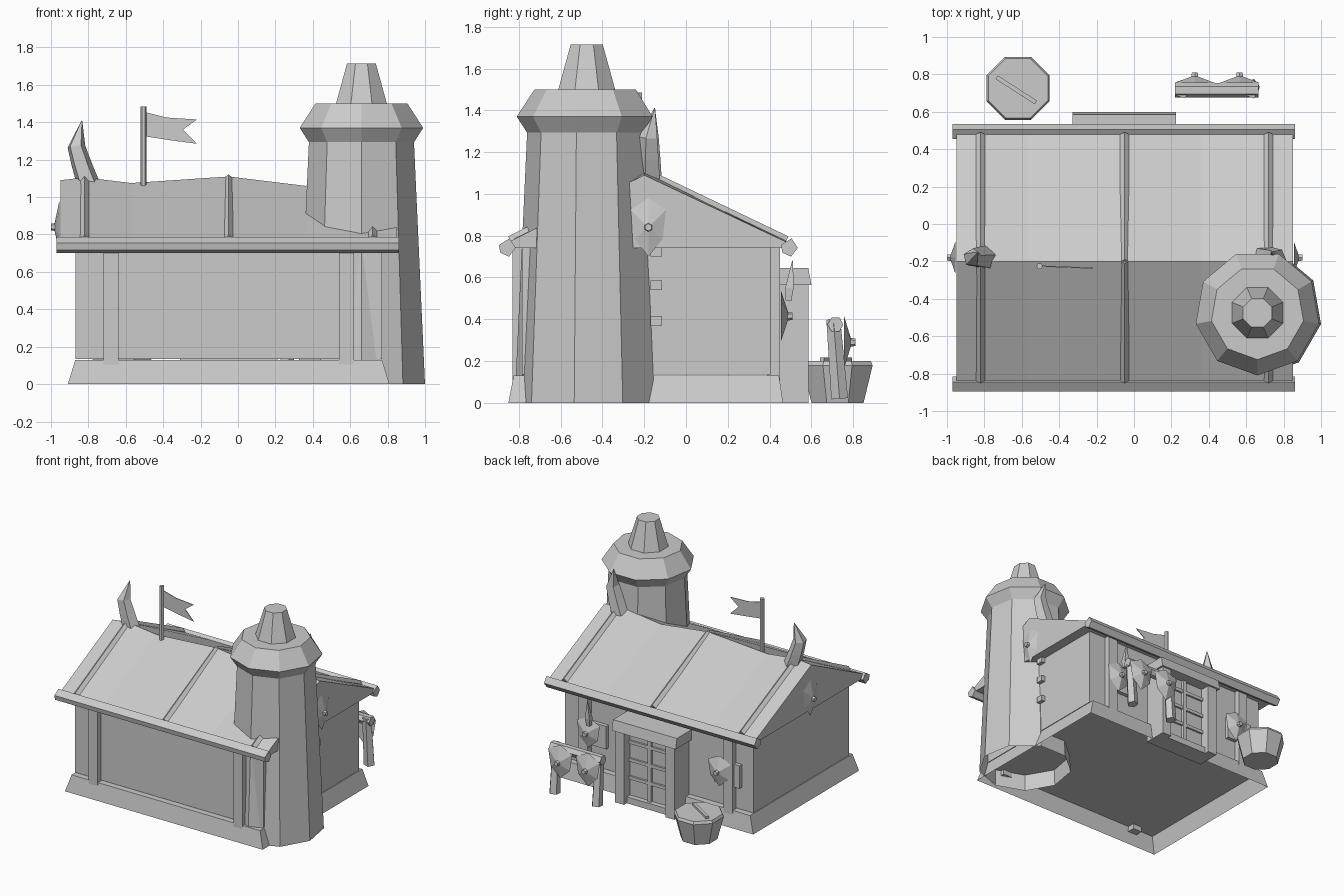
import bpy, bmesh, math
from mathutils import Vector, Matrix

if "Cube" in bpy.data.objects:
    bpy.data.objects.remove(bpy.data.objects["Cube"], do_unlink=True)

GREY = (0.6, 0.6, 0.6, 1)
mat = bpy.data.materials.new("plain grey")
mat.use_nodes = True
mat.diffuse_color = GREY
mat.node_tree.nodes["Principled BSDF"].inputs["Base Color"].default_value = GREY
MID = -0.05          # centre line of the house
RIDGE_Y = -0.2


def make(name, bm):
    bmesh.ops.recalc_face_normals(bm, faces=bm.faces)
    mesh = bpy.data.meshes.new(name)
    bm.to_mesh(mesh)
    bm.free()
    mesh.materials.append(mat)
    ob = bpy.data.objects.new(name, mesh)
    bpy.context.collection.objects.link(ob)
    return ob


def loft(name, rings, open_base=False):
    """Skin a list of equal-length point rings and cap the ends."""
    bm = bmesh.new()
    vs = [[bm.verts.new(p) for p in r] for r in rings]
    n = len(vs[0])
    for a, b in zip(vs, vs[1:]):
        for i in range(n):
            j = (i + 1) % n
            bm.faces.new((a[i], a[j], b[j], b[i]))
    if not open_base:
        bm.faces.new(vs[0])
    bm.faces.new(vs[-1])
    return make(name, bm)


def rect(x0, x1, y0, y1, z):
    return [(x0, y0, z), (x1, y0, z), (x1, y1, z), (x0, y1, z)]


def box(name, x0, x1, y0, y1, z0, z1):
    return loft(name, [rect(x0, x1, y0, y1, z0), rect(x0, x1, y0, y1, z1)])


def lathe(name, x, y, profile, sides, start, open_base=False):
    angles = [math.radians(start) + math.tau * i / sides for i in range(sides)]
    return loft(name, [[(x + r * math.cos(a), y + r * math.sin(a), z) for a in angles]
                       for r, z in profile], open_base)


def rod(name, points, radii, sides=4, turn=45):
    """Tapered bar through a list of points."""
    pts = [Vector(p) for p in points]
    rot = (pts[-1] - pts[0]).to_track_quat('Z', 'Y')
    ring = [rot @ Vector((math.cos(a), math.sin(a), 0)) for a in
            (math.radians(turn) + math.tau * i / sides for i in range(sides))]
    return loft(name, [[p + r * v for v in ring] for p, r in zip(pts, radii)])


def shield(name, pos, yaw, w, h, depth=0.04):
    """Six-cornered shield facing local -y, with a raised middle and a boss."""
    bm = bmesh.new()
    outline = [(0, h), (w, h * 0.6), (w * 0.8, -h * 0.4), (0, -h), (-w * 0.8, -h * 0.4), (-w, h * 0.6)]
    rim = [bm.verts.new((u, 0, v)) for u, v in outline]
    tip = bm.verts.new((0, -depth, 0))
    bm.faces.new(rim)
    for i in range(6):
        bm.faces.new((rim[i], rim[(i + 1) % 6], tip))
    bmesh.ops.create_cone(bm, cap_ends=True, segments=6, radius1=0.022, radius2=0.018, depth=0.03,
                          matrix=Matrix.Translation((0, -depth, 0)) @ Matrix.Rotation(math.pi / 2, 4, 'X'))
    ob = make(name, bm)
    ob.location = pos
    ob.rotation_euler.z = math.radians(yaw)
    return ob


# House body: hollow plinth, floor and walls above it
loft("plinth", [rect(-0.91, 0.81, -0.85, 0.465, 0), rect(-0.87, 0.77, -0.825, 0.445, 0.13)], True)
box("walls", -0.87, 0.77, -0.785, 0.405, 0.135, 0.76)
for x in (-0.68, 0.58):
    box("front_post", x - 0.04, x + 0.04, -0.83, -0.77, 0.09, 0.74)
    box("back_post", x - 0.04, x + 0.04, 0.39, 0.45, 0.09, 0.74)

# Roof with a gently sagging ridge
ridge = [(-0.95, 1.09), (-0.82, 1.105), (-0.57, 1.075), (MID, 1.11),
         (0.36, 1.06), (0.72, 1.105), (0.85, 1.09)]
loft("roof", [[(x, -0.86, 0.74), (x, -0.86, 0.765), (x, RIDGE_Y, z), (x, 0.49, 0.765), (x, 0.49, 0.74)]
              for x, z in ridge])
for x in (-0.82, MID, 0.72):
    for y in (-0.84, 0.48):
        rod("roof_rib", [(x, y, 0.775), (x, RIDGE_Y, 1.1)], [0.024, 0.024], 4, 0)

# Five-sided eaves beams, the same section at front and back
section = [(-0.046, 0.755), (0.005, 0.787), (0.035, 0.742), (0.003, 0.7), (-0.038, 0.718)]
for name, y in (("front_eaves_beam", -0.85), ("back_eaves_beam", 0.5)):
    loft(name, [[(x, y + d, z) for d, z in section] for x in (-0.97, 0.86)])

# Corner tower, open underneath
TX, TY = 0.66, -0.475
lathe("tower_shaft", TX, TY, [(0.345, 0), (0.285, 1.3)], 9, -90, True)
lathe("tower_cap", TX, TY, [(0.28, 1.285), (0.335, 1.37), (0.25, 1.5)], 9, -90)
lathe("tower_spout", TX, TY, [(0.15, 1.49), (0.083, 1.715)], 8, 22.5)
for z in (0.37, 0.54, 0.70):
    box("wall_bracket", 0.75, 0.8, -0.17, -0.115, z, z + 0.045)

# Ridge horns and shields at both gables
for s in (-1, 1):
    rod("ridge_horn", [(MID + s * 0.75, -0.18, 1.07), (MID + s * 0.785, -0.18, 1.17),
                       (MID + s * 0.815, -0.18, 1.27), (MID + s * 0.785, -0.15, 1.41)],
        [0.065, 0.058, 0.05, 0.002], 5, 0)
    shield("gable_shield", (MID + s * 0.905, -0.18, 0.84), s * 90, 0.085, 0.14, 0.03)

# Flag
rod("flag_pole", [(-0.505, -0.225, 1.05), (-0.505, -0.225, 1.485)], [0.017, 0.017], 6, 0)
flag = [(-0.5, 1.455), (-0.38, 1.425), (-0.22, 1.415), (-0.295, 1.36),
        (-0.22, 1.285), (-0.37, 1.305), (-0.5, 1.325)]
loft("flag", [[(x, -0.225 - 0.04 * (x + 0.5) + d, z) for x, z in flag] for d in (-0.003, 0.003)])

# Doorway on the back wall
box("door", -0.24, 0.14, 0.4, 0.51, 0.03, 0.6)
for x in (-0.31, 0.13):
    box("door_post", x, x + 0.08, 0.4, 0.585, 0, 0.6)
box("threshold", -0.24, 0.14, 0.4, 0.55, 0, 0.05)
loft("door_lintel", [[(x, 0.4, 0.565), (x, 0.6, 0.565), (x, 0.585, 0.645), (x, 0.4, 0.645)]
                     for x in (-0.33, 0.225)])
box("door_upright_bar", -0.065, -0.035, 0.5, 0.53, 0.05, 0.58)
for z in (0.18, 0.32, 0.46):
    box("door_cross_bar", -0.23, 0.13, 0.5, 0.525, z, z + 0.025)

# Wall plates with shields beside the door
for plate_x, shield_x in ((0.5, 0.53), (-0.66, -0.61)):
    box("wall_plate", plate_x - 0.11, plate_x + 0.11, 0.39, 0.435, 0.31, 0.49)
    shield("wall_shield", (shield_x, 0.455, 0.415), 180, 0.1, 0.12)
rod("wall_spike", [(0.5, 0.49, 0.49), (0.5, 0.495, 0.55), (0.5, 0.51, 0.68)], [0.02, 0.028, 0.003])

# Shield rack
rod("rack_beam", [(0.22, 0.715, 0.375), (0.665, 0.715, 0.375)], [0.038, 0.038], 6, 0)
for x in (0.26, 0.63):
    rod("rack_leg", [(x, 0.735, 0.02), (x, 0.705, 0.4)], [0.042, 0.035], 5, 0)
for x in (0.325, 0.565):
    shield("rack_shield", (x, 0.755, 0.29), 180, 0.105, 0.13)

# Tub with lid and stick
BX, BY = -0.62, 0.725
lathe("tub", BX, BY, [(0.135, 0), (0.182, 0.18), (0.172, 0.2)], 8, 22.5)
rod("tub_stick", [(-0.735, 0.785, 0.205), (-0.525, 0.65, 0.205)], [0.016, 0.016])
